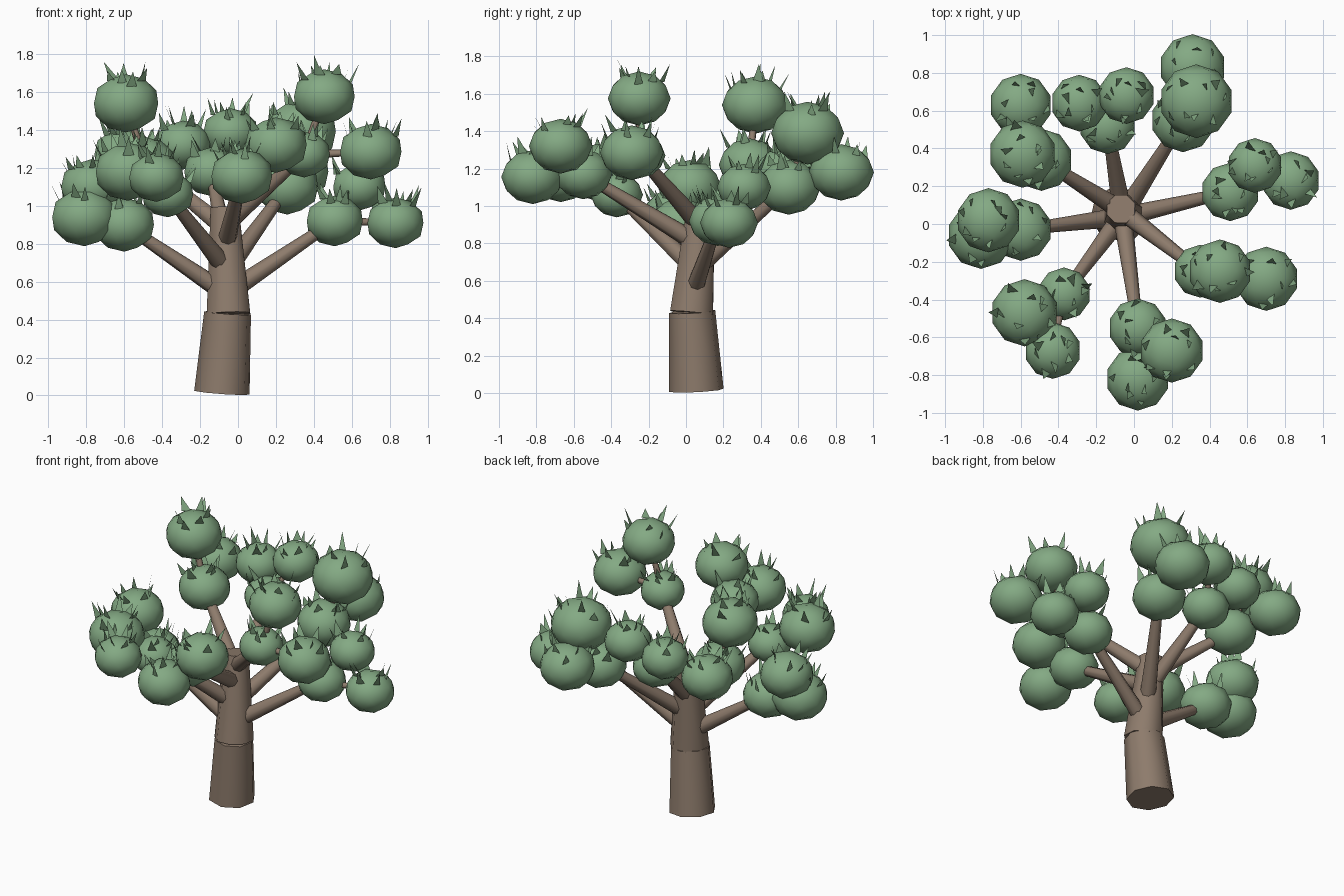
import bpy, bmesh, math, random
from mathutils import Vector, Matrix

if "Cube" in bpy.data.objects:
    bpy.data.objects.remove(bpy.data.objects["Cube"])

random.seed(4)

def material(name, rgb):
    m = bpy.data.materials.new(name)
    m.diffuse_color = (*rgb, 1)
    m.use_nodes = True
    m.node_tree.nodes["Principled BSDF"].inputs["Base Color"].default_value = m.diffuse_color
    return m

BARK = material("bark", (0.27, 0.20, 0.15))
LEAF = material("leaf", (0.23, 0.40, 0.23))

def finish(bm, name, mat):
    me = bpy.data.meshes.new(name)
    bm.to_mesh(me)
    bm.free()
    me.materials.append(mat)
    ob = bpy.data.objects.new(name, me)
    bpy.context.collection.objects.link(ob)
    return ob

def limb(bm, a, b, r1, r2, sides=8):
    """Tapered cylinder between two points, smooth sides and flat ends."""
    a, b = Vector(a), Vector(b)
    d = b - a
    mat = Matrix.Translation((a + b) / 2) @ d.to_track_quat('Z', 'Y').to_matrix().to_4x4()
    bmesh.ops.create_cone(bm, cap_ends=True, segments=sides, radius1=r1,
                          radius2=r2, depth=d.length, matrix=mat)
    for f in bm.faces:
        f.smooth = len(f.verts) == 4

# Trunk in two leaning sections
for name, a, b, r1, r2 in (
        ("lower_trunk", (-0.085, 0.055, 0.015), (-0.055, 0.033, 0.435), 0.148, 0.125),
        ("upper_trunk", (-0.05, 0.03, 0.43), (-0.07, 0.08, 0.99), 0.124, 0.08)):
    bm = bmesh.new()
    limb(bm, a, b, r1, r2)
    finish(bm, name, BARK)

# Each branch: start height on the trunk, then three leaf clumps (x, y, z, radius);
# the main limb ends in the first clump, twigs lead on to the other two
branches = {
    "right": (0.54, (.51, .17, .92, .155), (.64, .31, 1.10, .145), (.83, .23, .91, .155)),
    "left": (0.53, (-.60, -.03, .90, .165), (-.81, -.06, .94, .178), (-.77, .02, 1.10, .17)),
    "front_left": (0.66, (-.37, -.37, 1.06, .14), (-.58, -.47, 1.18, .178), (-.43, -.67, 1.15, .15)),
    "back_right": (0.66, (.26, .55, 1.10, .17), (.33, .65, 1.39, .195), (.31, .83, 1.18, .175)),
    "front": (0.80, (.02, -.55, 1.17, .155), (.02, -.82, 1.155, .168), (.20, -.67, 1.32, .17)),
    "back": (0.78, (-.14, .52, 1.18, .15), (-.29, .64, 1.32, .15), (-.04, .68, 1.385, .15)),
    "front_right": (0.90, (.35, -.25, 1.27, .14), (.455, -.25, 1.575, .168), (.70, -.29, 1.285, .17)),
    "back_left": (0.88, (-.49, .34, 1.22, .165), (-.59, .37, 1.54, .178), (-.60, .63, 1.27, .165)),
}

def clump(name, x, y, z, r):
    """Squashed ball with a ragged ring of pointed leaves on top."""
    c, squash = Vector((x, y, z)), 0.86
    bm = bmesh.new()
    bmesh.ops.create_icosphere(bm, subdivisions=2, radius=r, matrix=
                               Matrix.Translation(c) @ Matrix.Diagonal((1, 1, squash, 1)))
    for f in bm.faces:
        f.smooth = True
    for i in range(9):
        az = i * math.tau / 9 + random.uniform(-.4, .4)
        polar = math.radians(random.uniform(22, 58))
        out = Vector((math.cos(az), math.sin(az), 0))
        side = Vector((-out.y, out.x, 0))
        side.rotate(Matrix.Rotation(random.uniform(-.7, .7), 3, 'Z'))
        base = c + 0.95 * r * (out * math.sin(polar) + Vector((0, 0, squash * math.cos(polar))))
        tip = base + (Vector((0, 0, 1)) + out * random.uniform(.2, .6)) * random.uniform(.05, .105)
        w = random.uniform(.02, .032)
        bm.faces.new([bm.verts.new(p) for p in (base - side * w, base + side * w, tip)])
    finish(bm, name, LEAF)

for name, (h, *clumps) in branches.items():
    t = (h - 0.43) / 0.56
    start = Vector((-0.05 - 0.02 * t, 0.03 + 0.05 * t, h))
    end = Vector(clumps[0][:3])
    bm = bmesh.new()
    limb(bm, start, end, 0.052, 0.028)
    for c in clumps[1:]:
        limb(bm, end, c[:3], 0.024, 0.015, 6)
    finish(bm, name + "_branch", BARK)
    for i, c in enumerate(clumps):
        clump(f"{name}_leaf_clump_{i + 1}", *c)
